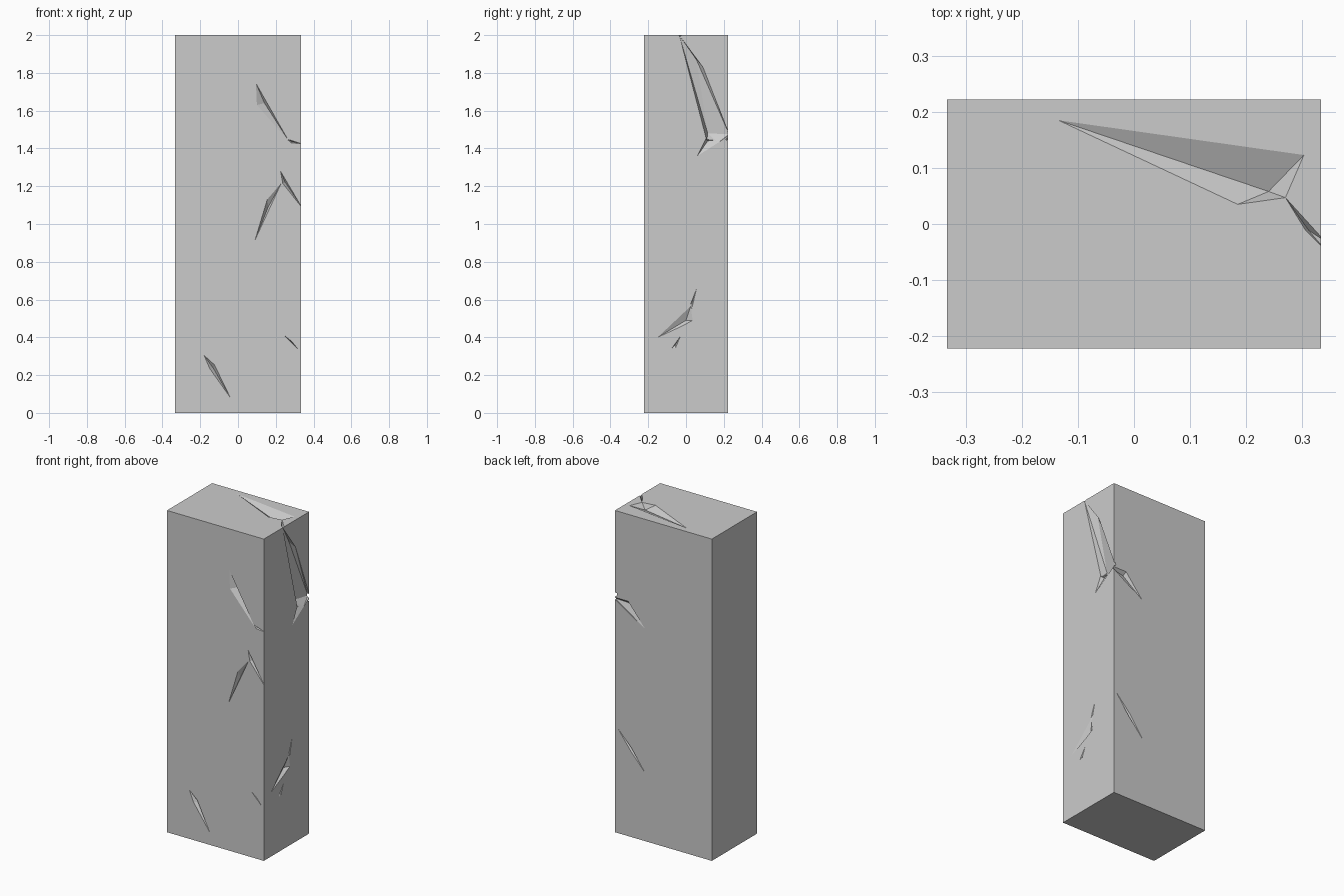
import bpy, bmesh
from mathutils import Vector

if "Cube" in bpy.data.objects:
    bpy.data.objects.remove(bpy.data.objects["Cube"])

HX, HY, H = 0.333, 0.222, 2.0

# Maps face coordinates (u, v) and outward offset d to model space
FACES = {
    "front": lambda u, v, d: Vector((u, -HY - d, v)),
    "back": lambda u, v, d: Vector((u, HY + d, v)),
    "right": lambda u, v, d: Vector((HX + d, u, v)),
    "top": lambda u, v, d: Vector((u, v, H + d)),
}

# Stone block
bpy.ops.mesh.primitive_cube_add(size=1, location=(0, 0, H / 2))
block = bpy.context.object
block.name = "stone_block"
block.scale = (2 * HX, 2 * HY, H)
bpy.ops.object.transform_apply(location=True, scale=True)


def chip(face, outline, deep):
    """Carve a faceted chip: outline on the face, deep = (u, v, depth) points."""
    to3d = FACES[face]
    bm = bmesh.new()
    for u, v in outline:
        bm.verts.new(to3d(u, v, 0))
        bm.verts.new(to3d(u, v, 0.03))
    for u, v, d in deep:
        bm.verts.new(to3d(u, v, -d))
    hull = bmesh.ops.convex_hull(bm, input=bm.verts[:])
    junk = {g for g in hull["geom_interior"] + hull["geom_unused"]
            if isinstance(g, bmesh.types.BMVert)}
    bmesh.ops.delete(bm, geom=list(junk), context="VERTS")
    bmesh.ops.recalc_face_normals(bm, faces=bm.faces[:])
    mesh = bpy.data.meshes.new("chip_cutter")
    bm.to_mesh(mesh)
    bm.free()
    cutter = bpy.data.objects.new("chip_cutter", mesh)
    cutter.hide_render = True
    bpy.context.collection.objects.link(cutter)
    mod = block.modifiers.new("chip", "BOOLEAN")
    mod.operation = "DIFFERENCE"
    mod.solver = "EXACT"
    mod.object = cutter
    bpy.context.view_layer.objects.active = block
    bpy.ops.object.modifier_apply(modifier=mod.name)
    bpy.data.objects.remove(cutter)


# Top gouge and the crack running to the edge
chip("top", [(-.135, .185), (.185, .035), (.27, .047), (.303, .123)],
     [(.24, .058, .035)])
chip("top", [(.27, .047), (.305, -.01), (.34, -.045), (.34, -.03)],
     [(.312, -.012, .015)])

# Right side: long gouge, its lower lip, and the lower chips
chip("right", [(-.035, 1.998), (.09, 1.83), (.228, 1.47), (.17, 1.43), (.11, 1.44)],
     [(.055, 1.87, .02), (.115, 1.48, .04), (.228, 1.475, .012)])
chip("right", [(.06, 1.36), (.105, 1.45), (.2, 1.45)], [(.115, 1.44, .02)])
chip("right", [(.025, .565), (.035, .49), (-.02, .46), (-.15, .4)],
     [(0, .49, .02)])
chip("right", [(.055, .655), (.022, .57), (.03, .55)], [(.034, .59, .006)])
chip("right", [(-.03, .405), (-.055, .345), (-.075, .342)], [(-.055, .36, .008)])

# Front chips
chip("front", [(.095, 1.745), (.1, 1.63), (.27, 1.437)], [(.14, 1.64, .025)])
chip("front", [(.265, 1.448), (.28, 1.43), (.34, 1.424)], [(.285, 1.435, .01)])
chip("front", [(.225, 1.28), (.237, 1.215), (.34, 1.085)], [(.25, 1.22, .018)])
chip("front", [(.23, 1.218), (.155, 1.13), (.09, .915)], [(.16, 1.09, .02)])
chip("front", [(.245, .41), (.285, .378), (.32, .335)], [(.283, .375, .01)])
chip("front", [(-.18, .305), (-.125, .255), (-.04, .08), (-.15, .235)],
     [(-.13, .235, .02)])

# Back chips
chip("back", [(.34, 1.46), (.244, 1.46), (.127, 1.32), (.27, 1.41)],
     [(.25, 1.44, .02), (.34, 1.45, .01)])
chip("back", [(.312, .65), (.22, .555), (.127, .425), (.23, .54)],
     [(.226, .548, .012)])
